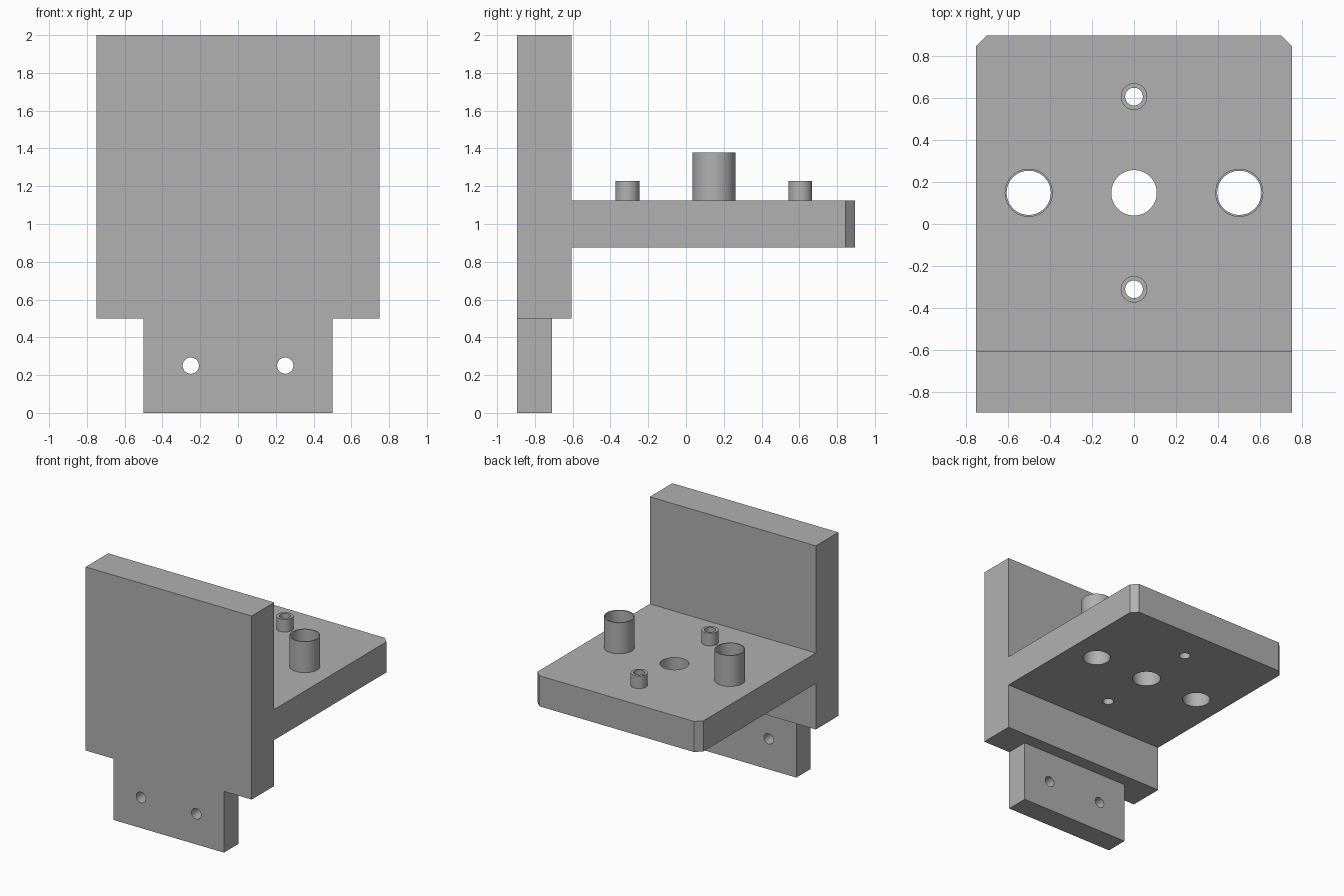
import bpy, bmesh, math
from mathutils import Matrix, Vector

default = bpy.data.objects.get("Cube")
if default:
    bpy.data.objects.remove(default, do_unlink=True)

# Single plain grey finish
grey = bpy.data.materials.new("plain_grey")
grey.use_nodes = True
colour = (0.44, 0.44, 0.44, 1)
grey.diffuse_color = colour
grey.node_tree.nodes["Principled BSDF"].inputs["Base Color"].default_value = colour

SIDES = 48
HALF_W = 0.75
BACK, FRONT, WALL = 0.895, -0.895, -0.605
SHELF_LOW, SHELF_TOP = 0.875, 1.125
MID_Y = 0.148


def make_object(name, bm):
    bmesh.ops.recalc_face_normals(bm, faces=bm.faces)
    mesh = bpy.data.meshes.new(name)
    bm.to_mesh(mesh)
    bm.free()
    mesh.materials.append(grey)
    obj = bpy.data.objects.new(name, mesh)
    bpy.context.collection.objects.link(obj)
    return obj


def box(name, low, high):
    bm = bmesh.new()
    bmesh.ops.create_cube(bm, size=1)
    low, high = Vector(low), Vector(high)
    bmesh.ops.scale(bm, vec=high - low, verts=bm.verts)
    bmesh.ops.translate(bm, vec=(low + high) / 2, verts=bm.verts)
    return make_object(name, bm)


def cylinder(name, radius, length, centre, along_y=False):
    bm = bmesh.new()
    turn = Matrix.Rotation(math.pi / 2, 4, 'X') if along_y else Matrix()
    bmesh.ops.create_cone(bm, cap_ends=True, segments=SIDES, radius1=radius,
                          radius2=radius, depth=length,
                          matrix=Matrix.Translation(centre) @ turn)
    return make_object(name, bm)


def combine(target, tool, operation):
    mod = target.modifiers.new(tool.name, 'BOOLEAN')
    mod.operation, mod.solver, mod.object = operation, 'EXACT', tool
    bpy.context.view_layer.objects.active = target
    bpy.ops.object.modifier_apply(modifier=mod.name)
    bpy.data.objects.remove(tool, do_unlink=True)


# Upright plate and shelf: one side profile extruded across the width
profile = [(FRONT, 0.5), (WALL, 0.5), (WALL, SHELF_LOW), (BACK, SHELF_LOW),
           (BACK, SHELF_TOP), (WALL, SHELF_TOP), (WALL, 2), (FRONT, 2)]
bm = bmesh.new()
face = bm.faces.new([bm.verts.new((-HALF_W, y, z)) for y, z in profile])
side = bmesh.ops.extrude_face_region(bm, geom=[face])["geom"]
bmesh.ops.translate(bm, vec=(2 * HALF_W, 0, 0),
                    verts=[v for v in side if isinstance(v, bmesh.types.BMVert)])
# Chamfer the two vertical corners at the back of the shelf
corners = [e for e in bm.edges
           if all(v.co.y > BACK - 0.01 for v in e.verts)
           and abs(e.verts[0].co.x - e.verts[1].co.x) < 0.01]
bmesh.ops.bevel(bm, geom=corners, offset=0.05, segments=1, affect='EDGES')
bracket = make_object("bracket", bm)

# Thinner tab below the plate
combine(bracket, box("tab", (-0.5, FRONT, 0), (0.5, -0.71, 0.5)), 'UNION')

# Hollow posts on the shelf: x, y, outer radius, inner radius, top
posts = [(-0.5, MID_Y, 0.114, 0.105, 1.378), (0.5, MID_Y, 0.114, 0.105, 1.378),
         (0, 0.605, 0.063, 0.042, 1.228), (0, -0.31, 0.063, 0.042, 1.228)]
for x, y, outer, inner, top in posts:
    base = SHELF_TOP - 0.1
    post = cylinder("post", outer, top - base, (x, y, (top + base) / 2))
    combine(bracket, post, 'UNION')

# Bores through the posts, plus the plain centre hole
for x, y, radius in [(p[0], p[1], p[3]) for p in posts] + [(0, MID_Y, 0.108)]:
    combine(bracket, cylinder("bore", radius, 1, (x, y, 1.1)), 'DIFFERENCE')

# Screw holes through the tab
for x in (-0.25, 0.25):
    hole = cylinder("screw_hole", 0.043, 0.6, (x, -0.8, 0.25), along_y=True)
    combine(bracket, hole, 'DIFFERENCE')

# Smooth round walls, crisp edges
bpy.ops.object.select_all(action='DESELECT')
bracket.select_set(True)
bpy.context.view_layer.objects.active = bracket
bpy.ops.object.shade_smooth_by_angle(angle=math.radians(30))
